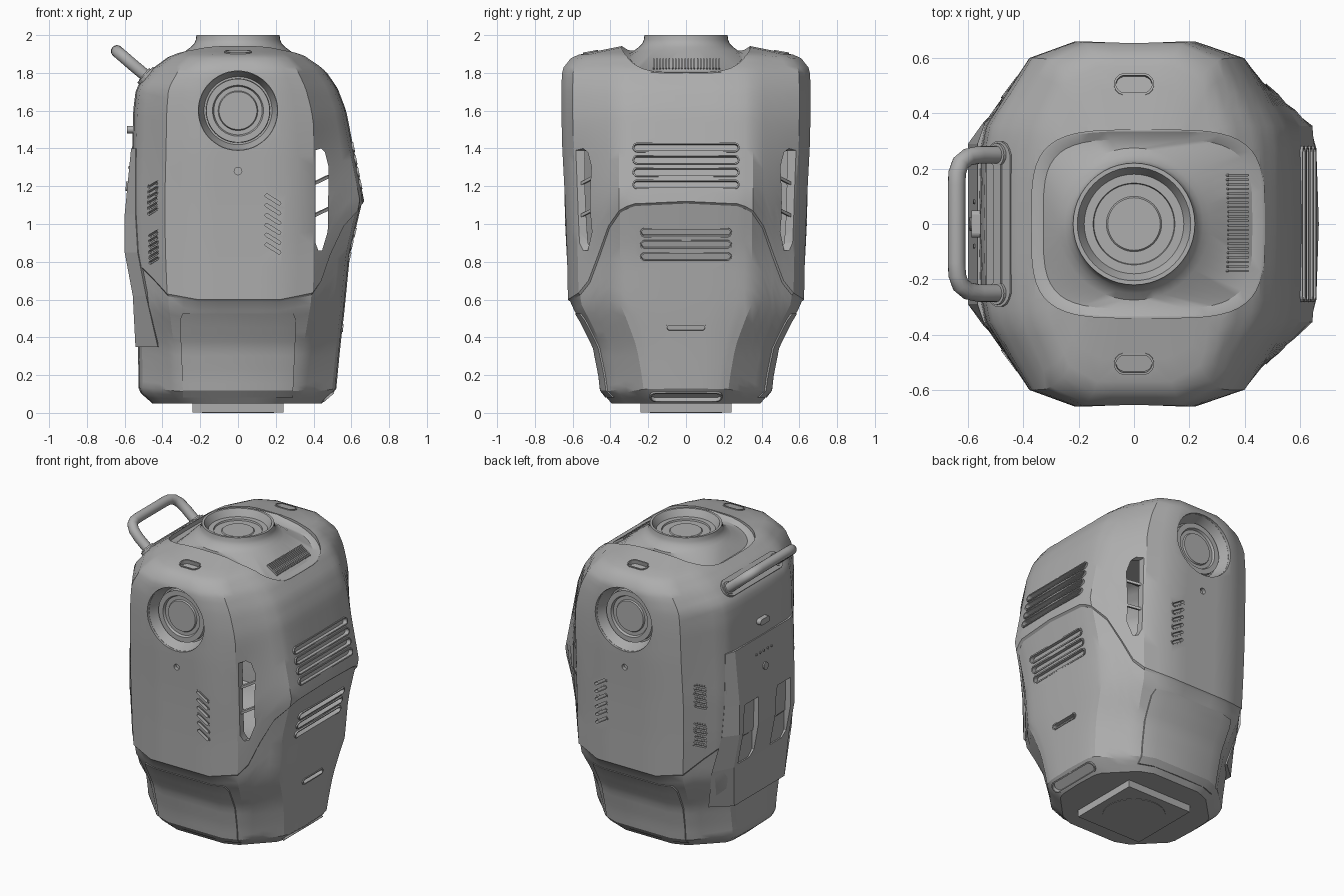
import bpy, bmesh
from math import pi, cos, sin, radians
from mathutils import Vector

cube = bpy.data.objects.get("Cube")
if cube:
    bpy.data.objects.remove(cube)

grey = bpy.data.materials.new("plain grey")
grey.use_nodes = True
grey.diffuse_color = (0.42, 0.42, 0.42, 1)
grey.node_tree.nodes["Principled BSDF"].inputs["Base Color"].default_value = (0.42, 0.42, 0.42, 1)


def loft(name, loops, wrap=False):
    """Skin equal-sized loops; cap the ends, or join last to first."""
    bm = bmesh.new()
    rings = [[bm.verts.new(p) for p in loop] for loop in loops]
    n = len(rings[0])
    for a, b in zip(rings, rings[1:] + (rings[:1] if wrap else [])):
        for i in range(n):
            j = (i + 1) % n
            bm.faces.new((a[i], a[j], b[j], b[i]))
    if not wrap:
        bm.faces.new(rings[0])
        bm.faces.new(rings[-1])
    bmesh.ops.recalc_face_normals(bm, faces=bm.faces)
    mesh = bpy.data.meshes.new(name)
    bm.to_mesh(mesh)
    bm.free()
    mesh.materials.append(grey)
    ob = bpy.data.objects.new(name, mesh)
    bpy.context.collection.objects.link(ob)
    return ob


def select(ob):
    bpy.ops.object.select_all(action='DESELECT')
    ob.select_set(True)
    bpy.context.view_layer.objects.active = ob


def smooth(ob, angle=30):
    select(ob)
    bpy.ops.object.shade_smooth_by_angle(angle=radians(angle))
    return ob


def place(pts, origin, normal, d, up=(0, 0, 1)):
    """Put a flat outline in the plane facing normal, moved d along it."""
    n = Vector(normal).normalized()
    u = Vector(up).cross(n).normalized()
    v = n.cross(u)
    return [Vector(origin) + u * a + v * b + n * d for a, b in pts]


def pill(w, h, tilt=0):
    """Rounded slot outline, optionally turned."""
    r = min(w, h) / 2
    pts = []
    for i in range(16):
        t = (i + 0.5) * pi / 8
        a = r * cos(t) + (w / 2 - r) * (1 if cos(t) > 0 else -1)
        b = r * sin(t) + (h / 2 - r) * (1 if sin(t) > 0 else -1)
        pts.append((a * cos(tilt) - b * sin(tilt), a * sin(tilt) + b * cos(tilt)))
    return pts


def prism(name, pts, origin, normal, d0, d1, up=(0, 0, 1)):
    return loft(name, [place(pts, origin, normal, d, up) for d in (d0, d1)])


def circle(r, n=48):
    return [(r * cos(2 * pi * i / n), r * sin(2 * pi * i / n)) for i in range(n)]


def lerp_keys(keys, t):
    for a, b in zip(keys, keys[1:]):
        if t <= b[0]:
            f = max(0, (t - a[0]) / (b[0] - a[0]))
            return [p + (q - p) * f for p, q in zip(a[1:], b[1:])]
    return list(keys[-1][1:])


# Body size by height: z, reach to +x, reach to -x, reach to front and back
SIZE = [(0.05, .45, .46, .4), (.115, .527, .535, .455), (.2, .535, .535, .465), (.35, .55, .538, .495),
        (.5, .567, .546, .573), (.56, .575, .55, .613), (.6, .578, .55, .625), (.85, .603, .565, .63),
        (1.12, .668, .57, .64), (1.4, .612, .56, .655), (1.6, .573, .555, .66), (1.72, .527, .54, .66),
        (1.82, .457, .457, .655), (1.89, .367, .362, .6), (1.93, .262, .26, .4), (1.95, .2, .2, .3)]
# Seam height around each side, from front centre to side centre
SEAM = {1: [(0, .6), (1, .6), (2, .635), (2.25, .7), (2.5, .84), (2.75, .99), (3, 1.07), (3.3, 1.105), (4, 1.12)],
        -1: [(0, .6), (1, .6), (2, .63), (2.5, .72), (3, .8), (4, .8)]}


def outline(side, s, z):
    """Quarter outline: s runs 0 front centre, 2-3 corner facet, 4 side centre."""
    xr, xl, y = lerp_keys(SIZE, z)
    x = xr if side > 0 else xl
    # The corner facets are wider towards the foot
    corner = min(.355, y * min(.65, .48 + .16 * z))
    front = min(.4, x * min(.68, .58 + .17 * z))
    keys = [(0, 0, y), (1, .385 * x, y), (2, front, .91 * y),
            (3, x - .022, corner), (3.4, x - .006, .77 * corner), (4, x, 0)]
    a, b = lerp_keys(keys, s)
    return Vector((side * a, b, z))


# Hollow body shell, with a step along the seam
STEPS = [0, .5, 1, 1.5, 2, 2.25, 2.5, 2.75, 3, 3.2, 3.4, 3.7]
AROUND = ([(1, s, 1) for s in STEPS] + [(1, 4, 1)] + [(1, s, -1) for s in reversed(STEPS)]
          + [(-1, s, -1) for s in STEPS[1:]] + [(-1, 4, 1)] + [(-1, s, 1) for s in reversed(STEPS[1:])])
LOW, HIGH = 18, 30
rows = []
for r in range(LOW + HIGH + 1):
    row = []
    for side, s, ysign in AROUND:
        c = lerp_keys(SEAM[side], s)[0]
        if r < LOW:
            z, k = .05 + (c - .062) * (r / (LOW - 1)) ** 1.5, .985
        else:
            t = (r - LOW) / HIGH
            z, k = c + (1.95 - c) * (1 - (1 - t) ** 2), 1
        p = outline(side, s, z)
        row.append((p.x * k, p.y * k * ysign, z))
    rows.append(row)
body = loft("body_shell", rows)
cutters = []


def cut(pts, origin, normal, d0, d1, up=(0, 0, 1)):
    cutters.append(prism("cutter", pts, origin, normal, d0, d1, up))


def vent(name, w, h, origin, normal, up=(0, 0, 1), tilt=0, lift=.008):
    """Pocket in the shell with a thin raised rim."""
    cut(pill(w, h, tilt), origin, normal, -.022, .06, up)
    o, i = pill(w + .016, h + .016, tilt), pill(w, h, tilt)
    loft(name, [place(q, origin, normal, d, up) for q, d in
                ((o, -.015), (o, lift), (i, lift), (i, -.015))], wrap=True)


# Side vents on the +x face
for z, w in [(1.405, .55), (1.34, .55), (1.275, .55), (1.21, .55), (.955, .47), (.89, .47), (.825, .47)]:
    slope = (1, 0, .2) if z > 1.1 else (1, 0, -.25)
    vent("side_vent", w, .036, (outline(1, 3.6, z).x * (1 if z > 1.1 else .985), 0, z), slope)
vent("side_slot", .2, .026, (outline(1, 3.6, .45).x * .985, 0, .45), (1, 0, -.1))
vent("foot_slot", .37, .06, (outline(1, 3.8, .083).x * .985, 0, .083), (.65, 0, -.76), lift=.003)

# See-through corner windows, cut from front to back
window = [(.41, .9), (.425, .86), (.445, .86), (.475, .96), (.48, 1.3), (.46, 1.38), (.44, 1.4), (.41, 1.39)]
cut(window, (0, 0, 0), (0, -1, 0), -.8, .8)

for ys in (-1, 1):
    face = (0, ys, 0)
    # Lens opening and stepped lens
    cut(circle(.21), (0, ys * .6, 1.6), face, -.1, .15)
    lens = [(.213, .5), (.213, .64), (.209, .64), (.18, .56), (.17, .56), (.168, .6), (.135, .6), (.128, .585),
            (.105, .585), (.1, .595)]
    smooth(loft("lens", [place(circle(r), (0, 0, 1.6), face, d) for r, d in lens]))
    cut(circle(.02, 16), (0, ys * .65, 1.28), face, -.025, .1)
    # Slanted front slots
    for i in range(6):
        z = .87 + i * .052
        vent("front_slot", .095, .018, (.185, ys * (outline(1, 1, z).y - .002), z), face,
             tilt=ys * radians(32), lift=.005)
    # Corner grilles
    for base in (.81, 1.07):
        for i in range(6):
            z = base + i * .028
            p = outline(-1, 2.4, z)
            vent("corner_grille", .08, .01, (p.x, ys * p.y, z), (-.8, ys * .6, 0),
                 tilt=-ys * radians(20), lift=.003)
    # Roof slots
    vent("roof_slot", .13, .065, (0, ys * .505, 1.909), (0, ys * .18, 1), up=(0, 1, 0), lift=.006)
    # Window slats
    for z in (1.23, 1.06):
        prism("window_slat", [(-.065, -.008), (.065, -.008), (.065, .008), (-.065, .008)],
              (.437, ys * .525, z), (1, ys * 1.1, 0), -.012, .004, up=(-.25, ys * .25, 1))
    # Lower front panel, following the hull
    strips = []
    for i in range(13):
        z = .525 - i * .037
        a, b = outline(1, 1, z), outline(1, 2, z)
        line = []
        for f in (-1, -.7, 0, .7, 1):
            x = f * (.31 - .02 * i / 12) * (.95 if i == 0 else 1)
            t = max(0, (abs(x) - a.x) / (b.x - a.x))
            line.append((x, .985 * (a.y + (b.y - a.y) * t), z))
        strips.append([(x, ys * (y + .007), z) for x, y, z in line]
                      + [(x, ys * (y - .01), z) for x, y, z in reversed(line)])
    smooth(loft("front_lower_panel", strips))


# Roof recess and neck
def squircle(k, drop):
    pts = []
    for a, b in circle(1):
        x = .05 + .42 * k * abs(a) ** .5 * (1 if a > 0 else -1)
        y = .34 * k * abs(b) ** .5 * (1 if b > 0 else -1)
        pts.append((x, y, 1.95 - .63 * x * x - drop))
    return pts


cutters.append(loft("cutter", [[(x, y, z) for x, y, _ in squircle(1, 0)] for z in (1.7, 2.1)]))
neck = [(.275, 1.918), (.25, 1.937), (.232, 1.955), (.223, 1.975), (.22, 2), (.205, 2), (.185, 1.965),
        (.18, 1.955), (.148, 1.955), (.145, 1.945), (.1, 1.945), (.095, 1.95)]
smooth(loft("neck", [squircle(1.015, .06), squircle(1.01, .01), squircle(.985, .01), squircle(.9, .028)]
            + [[(a, b, z) for a, b in circle(r)] for r, z in neck]))
for i in range(22):
    prism("recess_grille", pill(.09, .008), (.375, -.17 + i * .0165, 1.847), (.7, 0, 1), -.01, .006, up=(0, 1, 0))

# Cut every opening out of the solidified shell
solid = body.modifiers.new("thickness", 'SOLIDIFY')
solid.thickness, solid.offset = .03, -1
bpy.ops.object.select_all(action='DESELECT')
for c in cutters:
    c.select_set(True)
bpy.context.view_layer.objects.active = cutters[0]
bpy.ops.object.join()
opening = body.modifiers.new("openings", 'BOOLEAN')
opening.object, opening.solver, opening.use_self = cutters[0], 'EXACT', True
select(body)
for name in ("thickness", "openings"):
    bpy.ops.object.modifier_apply(modifier=name)
bpy.data.objects.remove(cutters[0])
smooth(body, 28)

# Access panel on the -x face, wrapping onto the corners, with two wells
plate = [(.35, .543, 2.45), (.62, .557, 2.7), (.85, .6, 2.9), (1.05, .6, 2.95), (1.4, .566, 3)]
sections = []
for z, x, s in plate:
    e = outline(-1, s, z)
    e.x, e.y = e.x * 1.008, e.y * 1.008
    y = min(.29, outline(-1, 3, z).y)
    sections.append([(e.x, e.y, z), (-x, y, z), (-x, -y, z), (e.x, -e.y, z), (-.4, -.25, z), (-.4, .25, z)])
panel = loft("access_panel", sections)
for ys in (-1, 1):
    well = prism("well_cutter", [(-.08, -.2), (.04, -.2), (.08, -.16), (.08, .2), (-.06, .2), (-.08, .1)],
                 (-.57, ys * .17, .83), (-1, 0, 0), -.02, .1)
    mod = panel.modifiers.new("well", 'BOOLEAN')
    mod.object, mod.solver = well, 'EXACT'
    select(panel)
    bpy.ops.object.modifier_apply(modifier=mod.name)
    bpy.data.objects.remove(well)
prism("panel_button", circle(.025, 20), (-.586, 0, 1.2), (-1, 0, .1), -.02, .008)
for i in range(5):
    prism("panel_light", circle(.008, 10), (-.576, -.08 + i * .04, 1.3), (-1, 0, .1), -.02, .005)
prism("side_latch", pill(.1, .04), (-.557, 0, 1.5), (-1, 0, 0), -.02, .03)

# Carry handle with its hinge plate
prism("hinge_plate", pill(.6, .12), (-.485, 0, 1.785), (-1, 0, 1), -.02, .008)
prism("hinge_bar", pill(.46, .04), (-.485, 0, 1.785), (-1, 0, 1), 0, .016)
path = [(-.47, .25, 1.77), (-.56, .25, 1.845), (-.6, .242, 1.88), (-.627, .22, 1.903), (-.639, .185, 1.913),
        (-.641, .14, 1.915)]
path += [(x, -y, z) for x, y, z in reversed(path)]
loops = []
for i, p in enumerate(path):
    along = Vector(path[min(i + 1, len(path) - 1)]) - Vector(path[max(i - 1, 0)])
    loops.append(place(circle(.032, 16), p, along, 0, up=(.65, 0, .76)))
smooth(loft("handle", loops), 40)
for ys in (-1, 1):
    prism("handle_foot", circle(.042, 20), (-.475, ys * .25, 1.775), (-.76, 0, .65), -.02, .03)

# Square base with a round pad
prism("base_block", [(-.24, -.24), (.24, -.24), (.24, .24), (-.24, .24)], (0, 0, .003), (0, 0, 1), 0, .1, up=(0, 1, 0))
prism("base_pad", circle(.19), (0, 0, 0), (0, 0, 1), 0, .02, up=(0, 1, 0))
